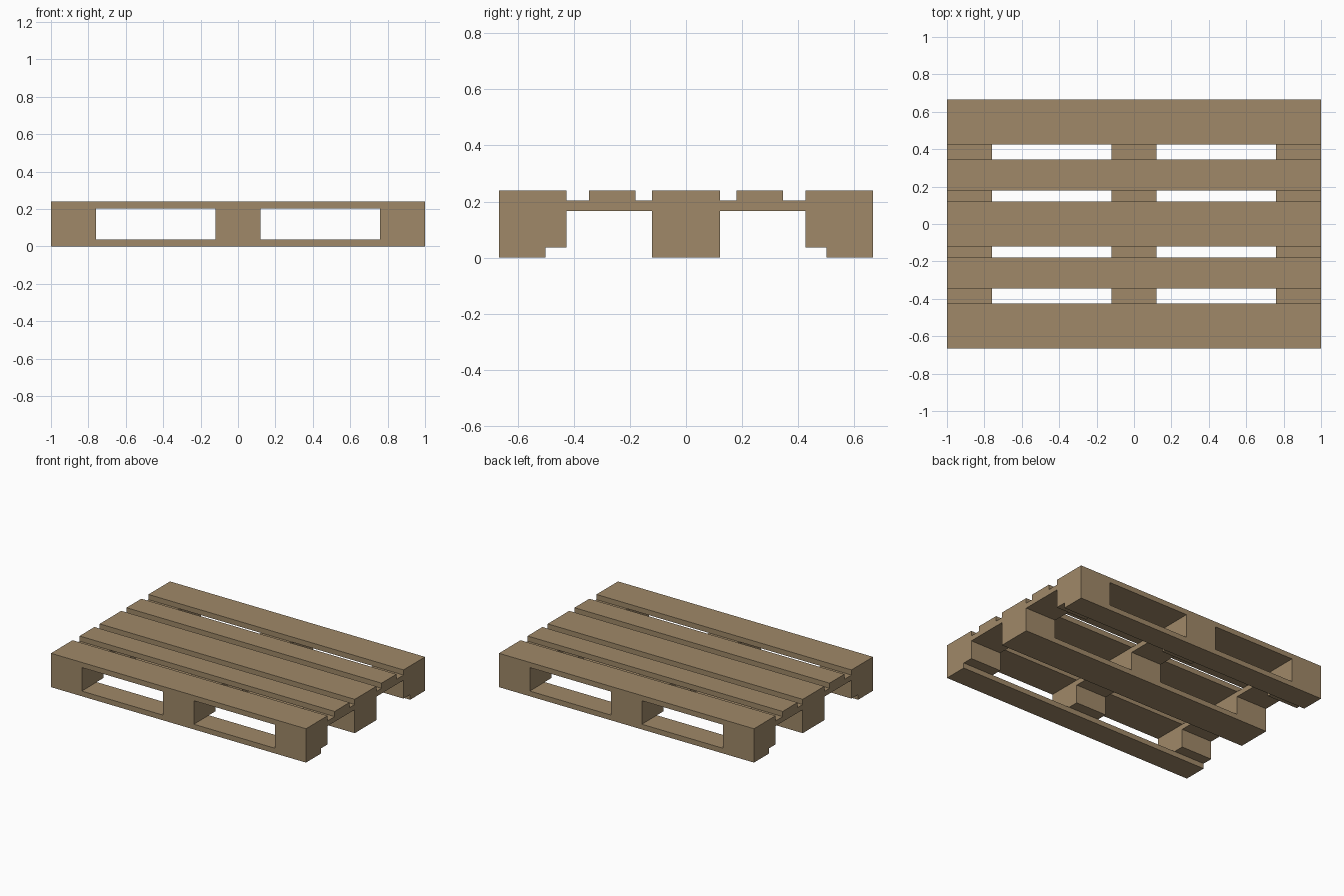
import bpy

if "Cube" in bpy.data.objects:
    bpy.data.objects.remove(bpy.data.objects["Cube"])

L, W = 2.0, 4 / 3            # overall length (x) and width (y)
T = 0.22 / 6                 # board thickness
WIDE, NARROW = 0.2417, 0.1667
BLOCK_H = 0.13

wood = bpy.data.materials.new("wood")
wood.diffuse_color = (0.35, 0.25, 0.14, 1)
wood.use_nodes = True
wood.node_tree.nodes["Principled BSDF"].inputs["Base Color"].default_value = wood.diffuse_color


def box(name, center, size):
    bpy.ops.mesh.primitive_cube_add(size=1, location=center)
    ob = bpy.context.object
    ob.name = name
    ob.scale = size
    bpy.ops.object.transform_apply(location=False, rotation=False, scale=True)
    ob.data.materials.append(wood)
    return ob


edge_x = (L - WIDE) / 2
edge_y = (W - WIDE) / 2
z_block = T + BLOCK_H / 2
z_cross = T + BLOCK_H + T / 2
z_deck = z_cross + T

# Deck boards along x: wide at edges and centre, narrow in between
for y, w in ((-edge_y, WIDE), (-0.2625, NARROW), (0, WIDE),
             (0.2625, NARROW), (edge_y, WIDE)):
    box("deck_board", (0, y, z_deck), (L, w, T))

# Cross boards along y, under the deck
for x in (-edge_x, 0, edge_x):
    box("cross_board", (x, 0, z_cross), (WIDE, W, T))
    # Spacer blocks under each cross board
    for y in (-edge_y, 0, edge_y):
        box("spacer_block", (x, y, z_block), (WIDE, WIDE, BLOCK_H))

# Bottom skids along x, narrow ones flush with the outer edges
skid_y = (W - NARROW) / 2
for y, w in ((-skid_y, NARROW), (0, WIDE), (skid_y, NARROW)):
    box("bottom_skid", (0, y, T / 2), (L, w, T))
